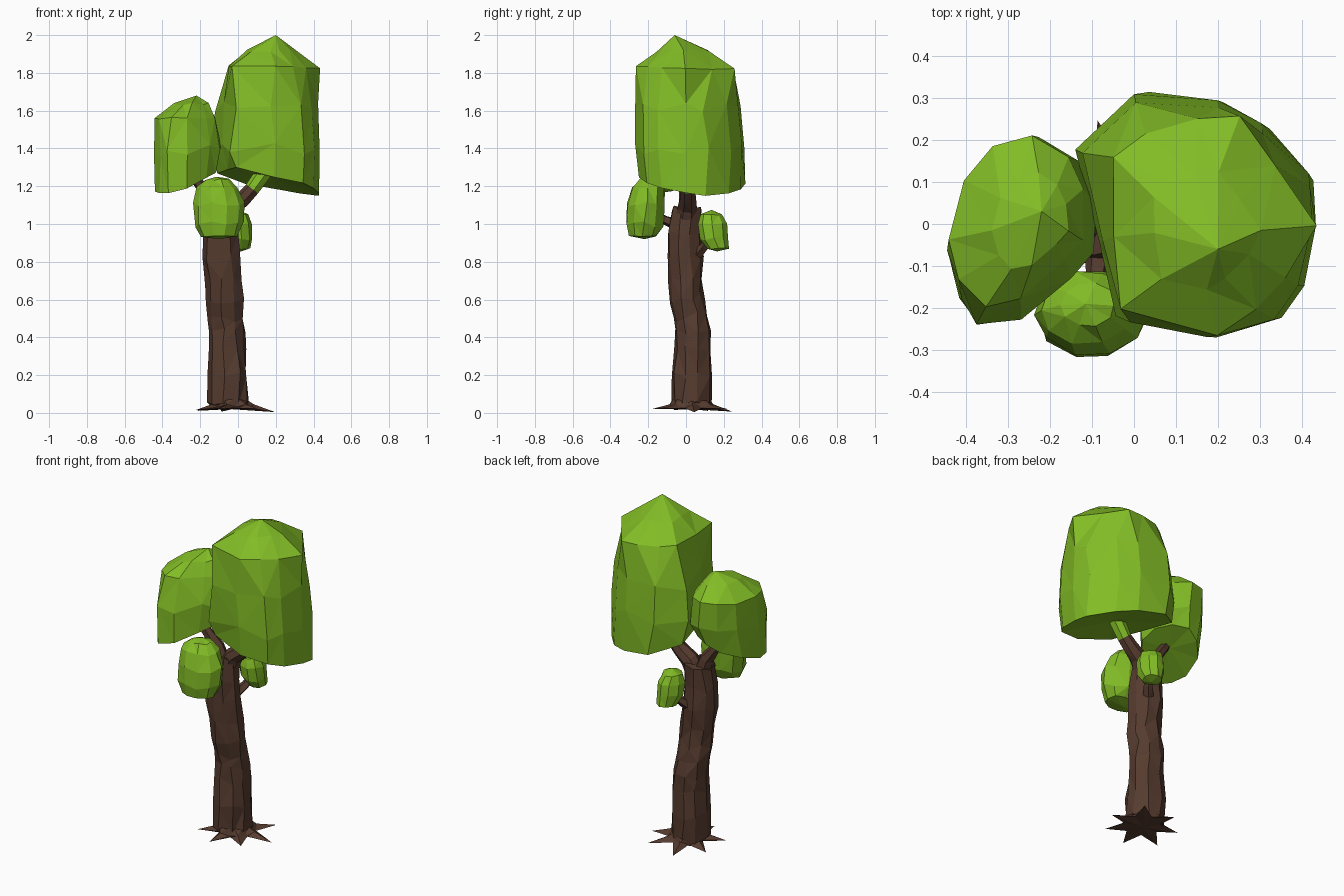
import bpy, bmesh, math, random
from mathutils import Vector

random.seed(11)


def material(name, rgb):
    m = bpy.data.materials.new(name)
    m.diffuse_color = (*rgb, 1)
    return m


BARK = material("bark brown", (0.092, 0.044, 0.028))
LEAF = material("leaf green", (0.223, 0.503, 0.019))


def loft(name, rings, start, end, mats, rule=None):
    """Skin rings of points, closing both ends with a pole point."""
    bm = bmesh.new()
    loops = [[bm.verts.new(p) for p in r] for r in rings]
    n = len(loops[0])
    a, b = bm.verts.new(start), bm.verts.new(end)
    for i in range(n):
        j = (i + 1) % n
        for lo, hi in zip(loops, loops[1:]):
            bm.faces.new((lo[i], lo[j], hi[j], hi[i]))
        bm.faces.new((a, loops[0][j], loops[0][i]))
        bm.faces.new((b, loops[-1][i], loops[-1][j]))
    bmesh.ops.triangulate(bm, faces=bm.faces[:])
    bmesh.ops.recalc_face_normals(bm, faces=bm.faces[:])
    if rule:
        for f in bm.faces:
            f.material_index = rule(f.calc_center_median())
    me = bpy.data.meshes.new(name)
    bm.to_mesh(me)
    bm.free()
    for m in mats:
        me.materials.append(m)
    ob = bpy.data.objects.new(name, me)
    bpy.context.collection.objects.link(ob)
    return ob


def jit(a):
    return random.uniform(-a, a)


def foliage(name, centre, rings, start, end, noise, rough):
    """Rings are (outline, z, scale, shift x, shift y, slope along x, slope along y)."""
    cx, cy = centre
    loops = []
    for n, (outline, z, s, dx, dy, sx, sy) in enumerate(rings):
        loop = []
        inner = 0 < n < len(rings) - 2
        for x, y in outline:
            k, t = s + jit(noise), jit(0.06)
            px, py = (x - cx), (y - cy)
            px, py = (px - t * py) * k, (py + t * px) * k
            dz = jit(rough if inner else rough * 0.3)
            loop.append((cx + dx + px, cy + dy + py, z + sx * px + sy * py + dz))
        loops.append(loop)
    return loft(name, loops, start, end, [LEAF])


def oval(cx, cy, rx, ry, n):
    return [(cx + rx * math.cos(math.tau * i / n), cy + ry * math.sin(math.tau * i / n))
            for i in range(n)]


def tube(name, path, sides, noise, mats, rule=None, rough=0):
    """Path entries are (x, y, z, radius); rings stand square to the path."""
    pts = [Vector(p[:3]) for p in path]
    loops = []
    for i, p in enumerate(pts):
        d = (pts[min(i + 1, len(pts) - 1)] - pts[max(i - 1, 0)]).normalized()
        u = d.cross(Vector((0, 1, 0.05))).normalized()
        v = d.cross(u)
        loop = []
        for k in range(sides):
            t = math.tau * k / sides + jit(rough * 5)
            r = path[i][3] * (1 + jit(noise))
            loop.append(p + u * r * math.cos(t) + v * r * math.sin(t) + Vector((0, 0, jit(rough))))
        loops.append(loop)
    return loft(name, loops, pts[0], pts[-1], mats, rule)


# Knobbly leaning trunk
trunk = [(-0.055, 0.027, 0.04, 0.108), (-0.055, 0.03, 0.2, 0.107), (-0.055, 0.035, 0.34, 0.102),
         (-0.058, 0.036, 0.43, 0.1), (-0.065, 0.029, 0.51, 0.092), (-0.068, 0.002, 0.6, 0.096),
         (-0.075, -0.002, 0.7, 0.092), (-0.085, -0.005, 0.83, 0.1), (-0.092, -0.008, 0.95, 0.092),
         (-0.088, 0.003, 1.08, 0.084)]
tube("trunk", trunk, 9, 0.08, [BARK], rough=0.02)

# Star of flat pointed roots
low, flat, top = [], [], []
for i in range(14):
    t = math.radians(105) + math.tau * i / 14
    tip = i % 2 == 0
    r = (0.21 + jit(0.02)) if tip else 0.105
    c, s = math.cos(t), math.sin(t)
    low.append((-0.03 + r * c, 0.035 + r * s, (0.015 + jit(0.013)) if tip else 0.025))
    r = 0.12 if tip else 0.104
    flat.append((-0.035 + r * c, 0.03 + r * s, 0.045 if tip else 0.032))
    top.append((-0.055 + 0.1 * c, 0.027 + 0.1 * s, 0.07))
loft("roots", [low, flat, top], (-0.04, 0.03, 0.02), (-0.055, 0.027, 0.075), [BARK])

# Branches, the main one turning green near its leaves
tube("main_branch", [(-0.08, 0.0, 1.0, 0.06), (-0.03, 0.005, 1.09, 0.052), (0.035, 0.01, 1.14, 0.042),
                     (0.075, 0.01, 1.185, 0.04), (0.15, 0.015, 1.29, 0.045)], 7, 0.08, [BARK, LEAF],
     lambda c: int(c.x + c.z > 1.265))
tube("left_branch", [(-0.1, 0.0, 1.0, 0.055), (-0.14, 0.0, 1.12, 0.04), (-0.19, -0.01, 1.19, 0.03),
                     (-0.25, -0.02, 1.27, 0.025)], 6, 0.08, [BARK])
tube("front_branch", [(-0.085, -0.03, 0.99, 0.035), (-0.09, -0.11, 1.02, 0.025),
                      (-0.1, -0.2, 1.07, 0.018)], 5, 0.08, [BARK])
tube("back_branch", [(-0.06, 0.05, 0.83, 0.035), (-0.02, 0.1, 0.88, 0.025),
                     (0.01, 0.14, 0.95, 0.016)], 5, 0.08, [BARK])

# Large crown on the right: full body outline and a tighter, cut-off shoulder
big = [(-0.14, 0.185), (0.0, 0.315), (0.2, 0.295), (0.31, 0.235), (0.425, 0.11), (0.435, 0.0),
       (0.405, -0.15), (0.345, -0.23), (0.18, -0.275), (-0.03, -0.23), (-0.085, -0.05)]
shoulder = [(-0.06, 0.15), (0.03, 0.22), (0.14, 0.25), (0.24, 0.262), (0.34, 0.135), (0.44, 0.0),
            (0.37, -0.12), (0.28, -0.21), (0.2, -0.265), (-0.03, -0.21), (-0.05, -0.02)]
foliage("large_crown", (0.17, 0.02),
        [(big, 1.22, 0.94, 0.01, 0.01, -0.28, -0.14), (big, 1.4, 0.99, 0.0, 0.0, -0.05, 0),
         (big, 1.62, 0.95, 0.0, -0.005, 0.0, 0), (shoulder, 1.83, 0.99, 0.0, 0.0, -0.04, 0),
         (shoulder, 1.92, 0.52, -0.005, -0.025, 0.02, 0)],
        (0.17, 0.02, 1.25), (0.2, -0.06, 2.0), 0.012, 0.035)

# Medium crown on the left
mid = [(-0.445, -0.07), (-0.42, -0.17), (-0.365, -0.245), (-0.26, -0.225), (-0.15, -0.13),
       (-0.09, -0.06), (-0.09, 0.06), (-0.14, 0.155), (-0.235, 0.21), (-0.33, 0.18), (-0.41, 0.09)]
foliage("left_crown", (-0.265, -0.01),
        [(mid, 1.235, 0.9, -0.01, -0.02, 0.28, 0.25), (mid, 1.39, 1.0, 0.0, 0.0, 0.08, 0),
         (mid, 1.56, 0.9, -0.01, 0.025, 0.0, 0), (mid, 1.635, 0.5, 0.02, 0.02, 0.0, 0)],
        (-0.26, -0.01, 1.25), (-0.22, 0.03, 1.68), 0.02, 0.025)

# Small leaf clumps in front and behind
ball = oval(-0.1, -0.21, 0.132, 0.103, 10)
foliage("front_clump", (-0.1, -0.21),
        [(ball, 0.935, 0.75, 0.0, -0.02, 0, 0), (ball, 1.0, 0.98, 0.0, -0.008, 0, 0),
         (ball, 1.11, 1.0, -0.003, 0.0, 0, 0), (ball, 1.19, 0.85, -0.01, 0.01, 0, 0),
         (ball, 1.235, 0.5, -0.01, 0.018, 0, 0)],
        (-0.1, -0.22, 0.92), (-0.115, -0.19, 1.25), 0.04, 0.02)
ball = oval(0.0, 0.14, 0.075, 0.08, 9)
foliage("back_clump", (0.0, 0.14),
        [(ball, 0.87, 0.7, 0.012, 0.03, 0, 0), (ball, 0.93, 0.97, 0.003, 0.008, 0, 0),
         (ball, 1.0, 1.0, 0.0, 0.0, 0, 0), (ball, 1.05, 0.75, -0.005, -0.005, 0, 0)],
        (0.015, 0.165, 0.855), (0.0, 0.135, 1.075), 0.04, 0.015)
